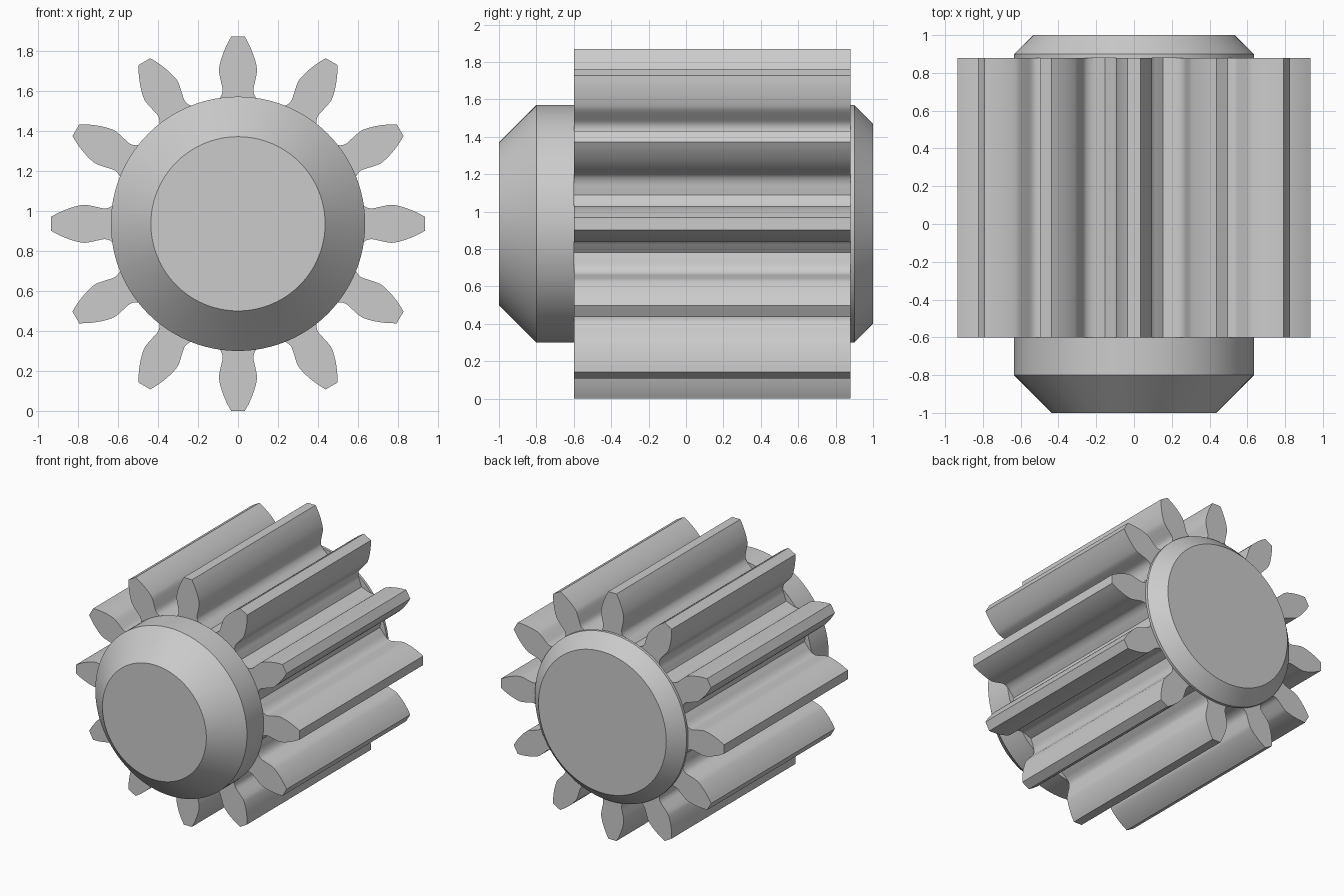
import bpy, bmesh, math
from mathutils import Matrix, Vector

if "Cube" in bpy.data.objects:
    bpy.data.objects.remove(bpy.data.objects["Cube"], do_unlink=True)

AXIS_Z = 0.935
TEETH = 12
HUB_R = 0.635

steel = bpy.data.materials.new("plain grey")
steel.use_nodes = True
steel.diffuse_color = (0.6, 0.6, 0.6, 1)
steel.node_tree.nodes["Principled BSDF"].inputs["Base Color"].default_value = (0.6, 0.6, 0.6, 1)


def finish(bm, name):
    bmesh.ops.recalc_face_normals(bm, faces=bm.faces)
    mesh = bpy.data.meshes.new(name)
    bm.to_mesh(mesh)
    bm.free()
    mesh.materials.append(steel)
    obj = bpy.data.objects.new(name, mesh)
    obj.location.z = AXIS_Z
    bpy.context.collection.objects.link(obj)
    bpy.ops.object.select_all(action="DESELECT")
    obj.select_set(True)
    bpy.context.view_layer.objects.active = obj
    bpy.ops.object.shade_smooth_by_angle(angle=math.radians(25))
    return obj


def lathe(name, profile, segments=96):
    """Turn (radius, y) points around the y axis and cap both ends."""
    bm = bmesh.new()
    rings = []
    for r, y in profile:
        angles = [2 * math.pi * i / segments for i in range(segments)]
        rings.append([bm.verts.new((r * math.sin(a), y, r * math.cos(a))) for a in angles])
    for a, b in zip(rings, rings[1:]):
        for i in range(segments):
            j = (i + 1) % segments
            bm.faces.new((a[i], a[j], b[j], b[i]))
    bm.faces.new(rings[0])
    bm.faces.new(rings[-1])
    return finish(bm, name)


def smooth_curve(points, steps=4):
    """Catmull-Rom curve through the points."""
    p = [Vector(q) for q in points]
    p = [2 * p[0] - p[1]] + p + [2 * p[-1] - p[-2]]
    out = []
    for a, b, c, d in zip(p, p[1:], p[2:], p[3:]):
        for s in range(steps):
            t = s / steps
            out.append(0.5 * (2 * b + (c - a) * t + (2 * a - 5 * b + 4 * c - d) * t * t
                              + (3 * b - a - 3 * c + d) * t ** 3))
    return out + [p[-2]]


# Half of one tooth, from the tip corner to the middle of the valley
flank = smooth_curve([(0.034, 0.935), (0.058, 0.89), (0.080, 0.835), (0.093, 0.785),
                      (0.094, 0.755), (0.085, 0.71), (0.077, 0.67), (0.082, 0.643),
                      (0.100, 0.617), (0.126, 0.595), (0.153, 0.572)])
left_half = [Vector((-v.x, v.y)) for v in reversed(flank)]
tooth = left_half[1:] + flank

# Toothed body
bm = bmesh.new()
ring = []
for k in range(TEETH):
    turn = Matrix.Rotation(2 * math.pi * k / TEETH, 3, "Y")
    ring += [bm.verts.new(turn @ Vector((v.x, -0.6, v.y))) for v in tooth]
front = bm.faces.new(ring)
extruded = bmesh.ops.extrude_face_region(bm, geom=[front], use_keep_orig=True)
moved = [e for e in extruded["geom"] if isinstance(e, bmesh.types.BMVert)]
bmesh.ops.translate(bm, verts=moved, vec=(0, 1.48, 0))
finish(bm, "toothed_body")

# Chamfered hubs on both ends
lathe("front_hub", [(0.435, -1.0), (HUB_R, -0.8), (HUB_R, -0.6)])
lathe("back_hub", [(HUB_R, 0.88), (HUB_R, 0.9), (0.535, 1.0)])
